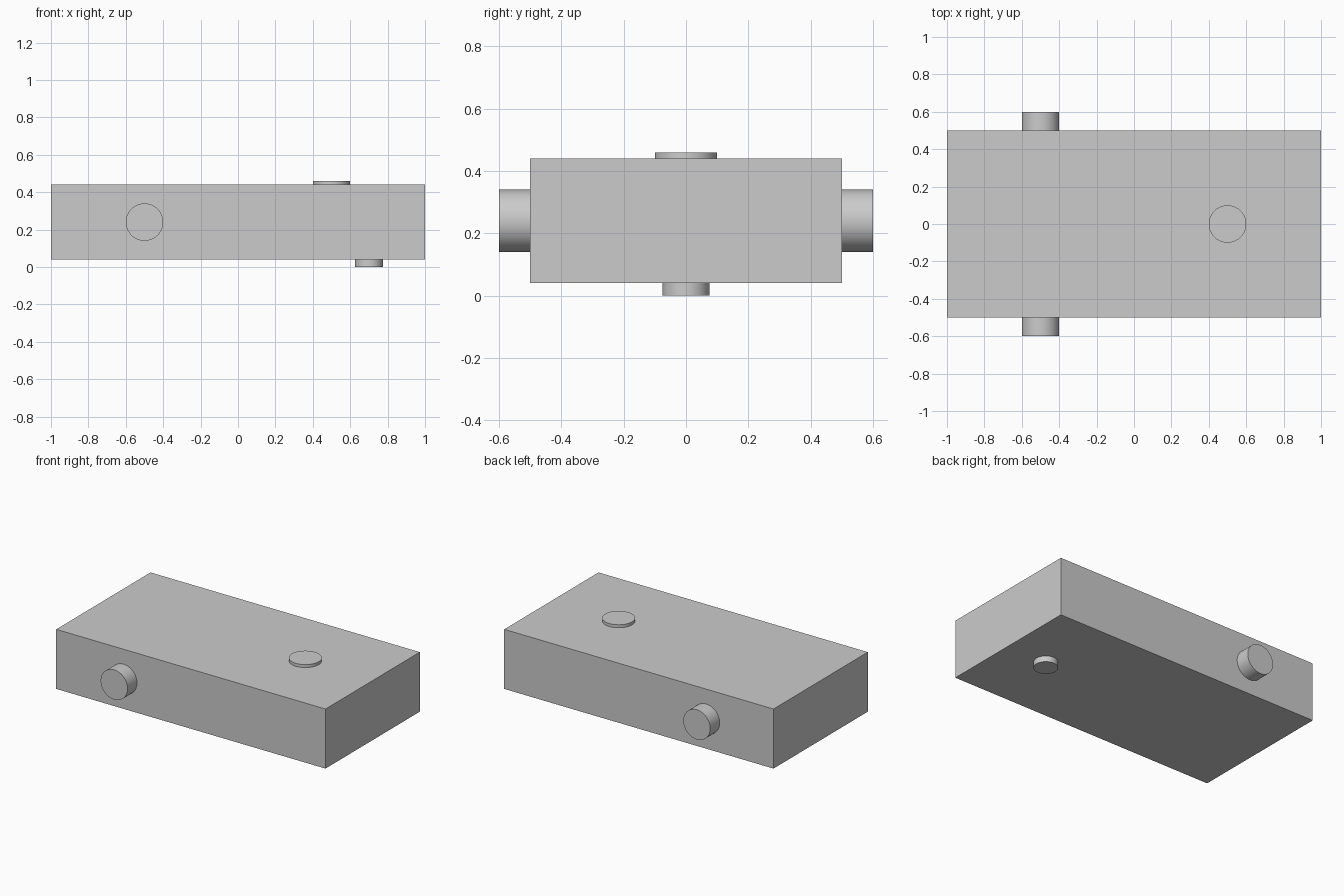
import bpy
import math

cube = bpy.data.objects.get("Cube")
if cube:
    bpy.data.objects.remove(cube, do_unlink=True)

# Single plain grey for every part
grey = bpy.data.materials.new("light_grey")
grey.use_nodes = True
colour = (0.6, 0.6, 0.6, 1)
grey.diffuse_color = colour
grey.node_tree.nodes["Principled BSDF"].inputs["Base Color"].default_value = colour


def finish(name):
    obj = bpy.context.object
    obj.name = name
    obj.data.materials.append(grey)
    return obj


def disc(name, radius, depth, location, tilt=0.0):
    bpy.ops.mesh.primitive_cylinder_add(
        vertices=64, radius=radius, depth=depth,
        location=location, rotation=(tilt, 0, 0))
    bpy.ops.object.shade_smooth_by_angle(angle=math.radians(30))
    return finish(name)


# Rectangular body
bpy.ops.mesh.primitive_cube_add(size=1, location=(0, 0, 0.24))
body = finish("body")
body.scale = (2, 1, 0.4)
bpy.ops.object.transform_apply(location=False, rotation=False, scale=True)

# Wheels standing out from the front and back
for name, side in (("front_wheel", -1), ("back_wheel", 1)):
    disc(name, 0.1, 0.1, (-0.5, side * 0.55, 0.24), math.pi / 2)

# Thin button on top, small foot underneath
disc("top_button", 0.1, 0.02, (0.5, 0, 0.45))
disc("bottom_foot", 0.075, 0.04, (0.7, 0, 0.02))
